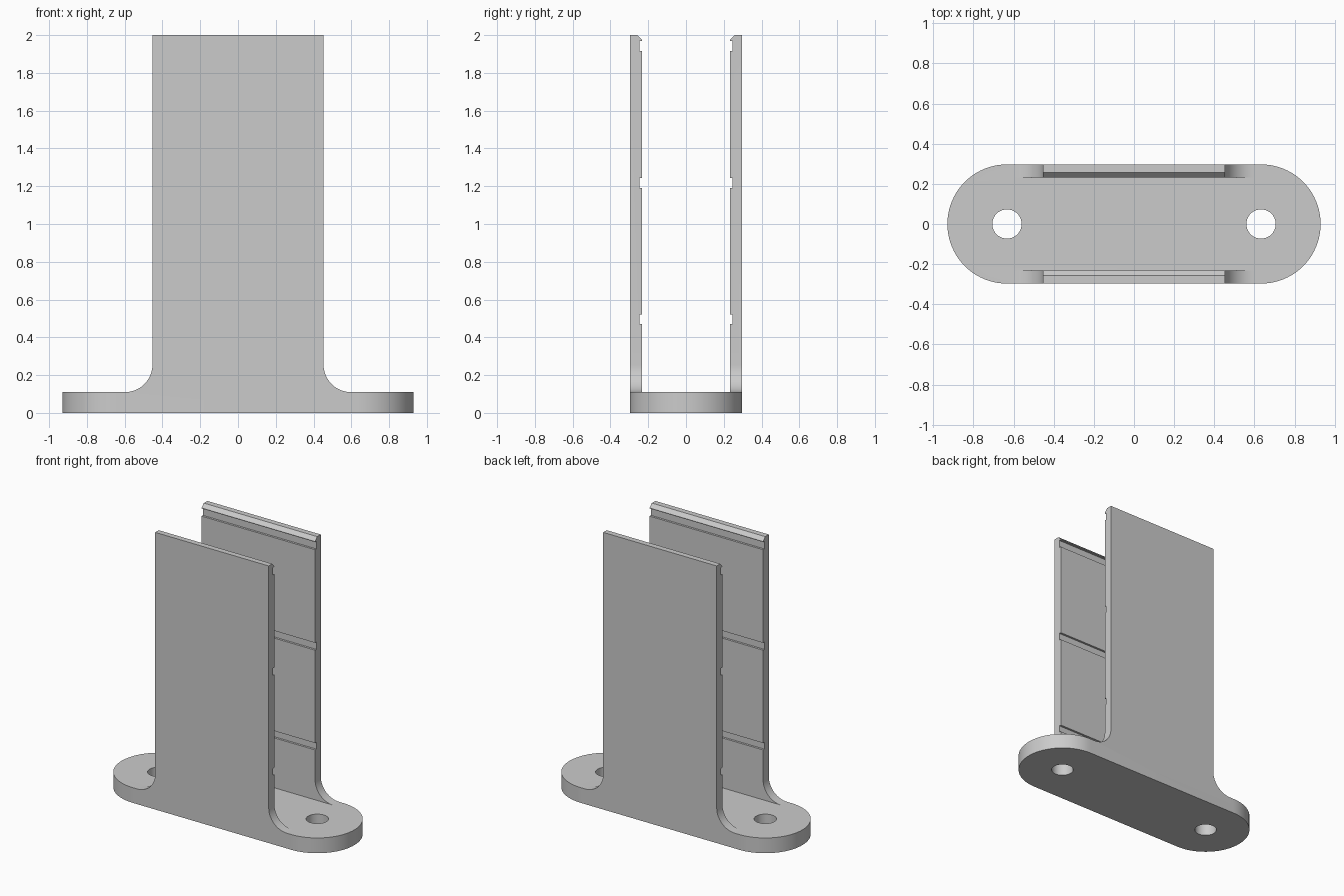
import bpy, bmesh, math
from mathutils import Vector

if "Cube" in bpy.data.objects:
    bpy.data.objects.remove(bpy.data.objects["Cube"])

grey = bpy.data.materials.new("light_grey")
grey.diffuse_color = (0.6, 0.6, 0.6, 1)
grey.use_nodes = True
grey.node_tree.nodes["Principled BSDF"].inputs["Base Color"].default_value = grey.diffuse_color

HALF_W, TOP, BASE_H = 0.453, 2.0, 0.11
OUTER, INNER = 0.297, 0.232
FILLET, HOLE_X, HOLE_R = 0.145, 0.633, 0.073


def arc(cx, cy, r, a0, a1, n):
    return [(cx + r * math.cos(math.radians(a0 + (a1 - a0) * i / n)),
             cy + r * math.sin(math.radians(a0 + (a1 - a0) * i / n)))
            for i in range(n + 1)]


def prism(name, profile, place, lo, hi):
    """Extrude a 2D profile from lo to hi; place(a, b, t) gives the position."""
    bm = bmesh.new()
    face = bm.faces.new([bm.verts.new(place(a, b, lo)) for a, b in profile])
    new = bmesh.ops.extrude_face_region(bm, geom=[face])["geom"]
    shift = Vector(place(0, 0, hi)) - Vector(place(0, 0, lo))
    bmesh.ops.translate(bm, vec=shift, verts=[g for g in new if isinstance(g, bmesh.types.BMVert)])
    bmesh.ops.recalc_face_normals(bm, faces=bm.faces)
    mesh = bpy.data.meshes.new(name)
    bm.to_mesh(mesh)
    bm.free()
    mesh.materials.append(grey)
    obj = bpy.data.objects.new(name, mesh)
    bpy.context.collection.objects.link(obj)
    return obj


def boolean(obj, tool, operation):
    """Apply a boolean and remove the tool object."""
    mod = obj.modifiers.new("bool", "BOOLEAN")
    mod.object, mod.operation, mod.solver = tool, operation, "EXACT"
    bpy.context.view_layer.objects.active = obj
    bpy.ops.object.modifier_apply(modifier=mod.name)
    bpy.data.objects.remove(tool)


def along_z(a, b, t): return (a, b, t)
def along_y(a, b, t): return (a, t, b)
def along_x(a, b, t): return (t, a, b)


# Rounded base plate with two screw holes
stadium = arc(HOLE_X, 0, OUTER, -90, 90, 40) + arc(-HOLE_X, 0, OUTER, 90, 270, 40)
bracket = prism("bracket_base", stadium, along_z, 0, BASE_H)
for s in (-1, 1):
    hole = prism("hole_cutter", arc(s * HOLE_X, 0, HOLE_R, 0, 360, 40)[:-1], along_z, -0.1, 0.3)
    boolean(bracket, hole, "DIFFERENCE")

# Upright wall outline with concave fillets at its foot
right = arc(HALF_W + FILLET, BASE_H + FILLET, FILLET, 270, 180, 16) + [(HALF_W, TOP)]
outline = right + [(-x, z) for x, z in reversed(right)]

for s, name in ((-1, "front_wall"), (1, "back_wall")):
    wall = prism(name, outline, along_y, s * INNER, s * OUTER)
    # Board-retaining grooves across the inner face
    for z0, z1 in ((0.47, 0.52), (1.19, 1.243), (1.915, 1.97)):
        box = [(s * 0.2, z0), (s * 0.247, z0), (s * 0.247, z1), (s * 0.2, z1)]
        boolean(wall, prism("groove_cutter", box, along_x, -1, 1), "DIFFERENCE")
    # Sloped lead-in on the top lip
    slope = [(s * INNER, 1.974), (s * 0.2565, TOP), (s * 0.281, 2.03), (s * 0.2, 2.03), (s * 0.2, 1.974)]
    boolean(wall, prism("lip_cutter", slope, along_x, -1, 1), "DIFFERENCE")
    # Sink the wall onto the plate as one solid
    boolean(bracket, wall, "UNION")

bracket.name = "bracket"
bpy.ops.object.select_all(action="DESELECT")
bracket.select_set(True)
bpy.context.view_layer.objects.active = bracket
bpy.ops.object.shade_smooth_by_angle(angle=math.radians(30))
